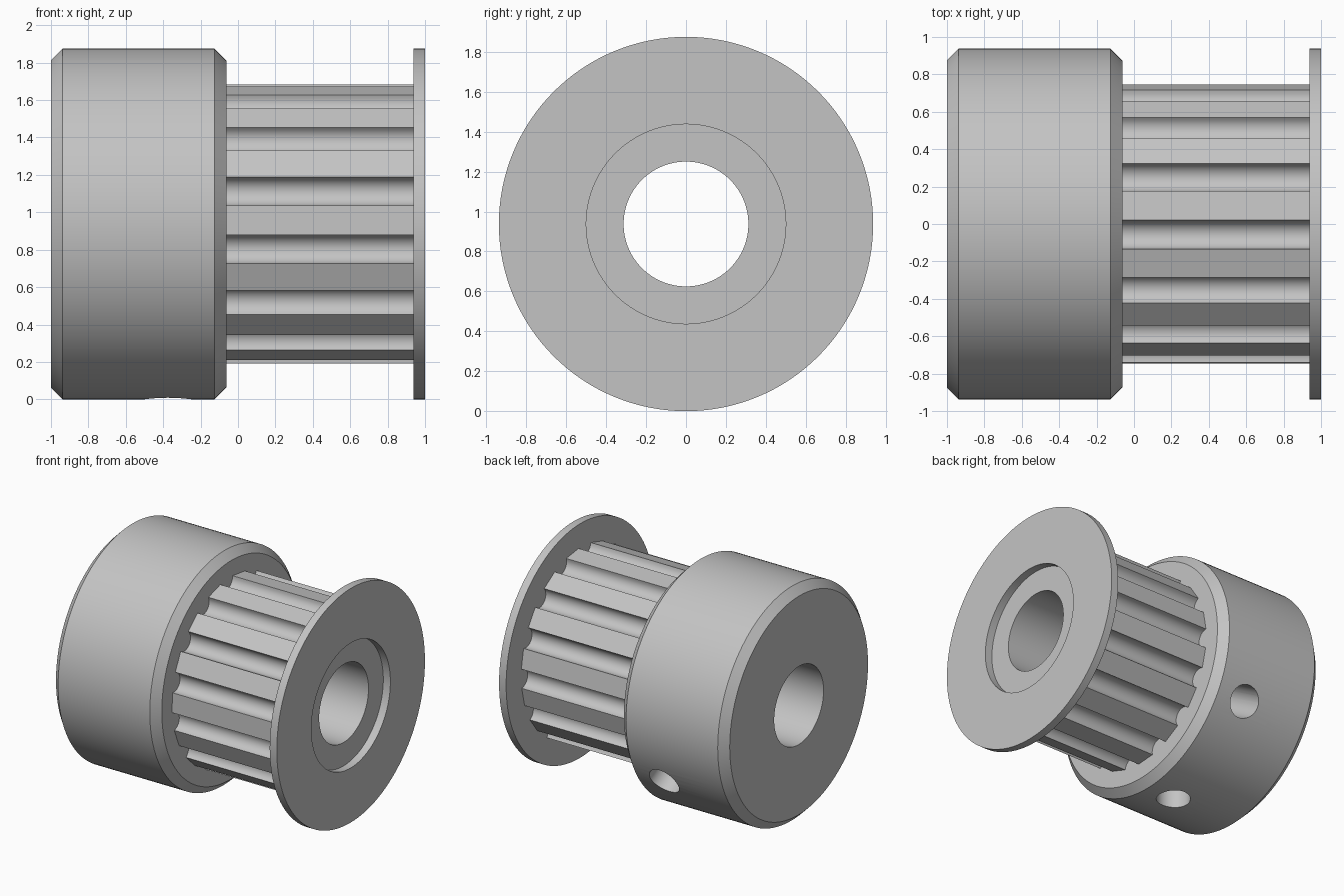
import bpy, bmesh
from math import sin, cos, pi, radians
from mathutils import Matrix, Vector

if "Cube" in bpy.data.objects:
    bpy.data.objects.remove(bpy.data.objects["Cube"], do_unlink=True)

RADIUS = 0.9375          # hub and flange radius, also the height of the axis
BORE = 0.3125
TEETH = 15
AXIS = Vector((0, 0, RADIUS))

metal = bpy.data.materials.new("grey_metal")
metal.use_nodes = True
GREY = (0.55, 0.55, 0.55, 1)
metal.diffuse_color = GREY
metal.node_tree.nodes["Principled BSDF"].inputs["Base Color"].default_value = GREY


def make_object(name, bm):
    bmesh.ops.recalc_face_normals(bm, faces=bm.faces[:])
    mesh = bpy.data.meshes.new(name)
    bm.to_mesh(mesh)
    bm.free()
    mesh.materials.append(metal)
    obj = bpy.data.objects.new(name, mesh)
    obj.location = AXIS
    bpy.context.collection.objects.link(obj)
    return obj


def lathe(name, profile, steps=128):
    """Turn a closed (x, radius) profile around the x axis."""
    bm = bmesh.new()
    rings = [[bm.verts.new((x, r * cos(2 * pi * i / steps), r * sin(2 * pi * i / steps)))
              for i in range(steps)] for x, r in profile]
    for a, b in zip(rings, rings[1:] + rings[:1]):
        for i in range(steps):
            j = (i + 1) % steps
            bm.faces.new((a[i], a[j], b[j], b[i]))
    return make_object(name, bm)


def cylinder(name, radius, start, end, turn, steps=48):
    """Cylinder along a direction through the axis, used as a cutter."""
    bm = bmesh.new()
    move = Matrix.Translation((0, 0, (start + end) / 2))
    bmesh.ops.create_cone(bm, cap_ends=True, segments=steps, radius1=radius,
                          radius2=radius, depth=end - start, matrix=turn @ move)
    return make_object(name, bm)


def cut(obj, cutter):
    cutter.hide_render = True
    mod = obj.modifiers.new("cut", "BOOLEAN")
    mod.operation = "DIFFERENCE"
    mod.solver = "EXACT"
    mod.object = cutter
    bpy.context.view_layer.objects.active = obj
    bpy.ops.object.modifier_apply(modifier=mod.name)
    bpy.data.objects.remove(cutter, do_unlink=True)


# Chamfered hub with a through bore
c = 0.0625
left, right = -1.0, -0.0625
hub = lathe("hub", [(left, BORE), (left, RADIUS - c), (left + c, RADIUS),
                    (right - c, RADIUS), (right, RADIUS - c), (right, BORE)])

# Two set screw holes: straight down, and down towards the back
for angle in (-90, -30):
    turn = Matrix.Translation((-0.375, 0, 0)) @ Matrix.Rotation(radians(angle - 90), 4, "X")
    cut(hub, cylinder("screw_cutter", 0.125, 0.15, 1.2, turn))

# Toothed core: flat lands between round grooves
TIP, HALF, PHASE, ARC = 0.747, radians(5.95), radians(13.6), 12
groove = TIP * sin(HALF)
bm = bmesh.new()
outline = []
for k in range(TEETH):
    a = PHASE + 2 * pi * k / TEETH
    for s in range(ARC + 1):
        t = pi * s / ARC
        out = TIP * cos(HALF) - groove * sin(t)
        side = -groove * cos(t)
        # angle is measured from the front towards the top
        outline.append(bm.verts.new((right, -out * cos(a) + side * sin(a),
                                     out * sin(a) + side * cos(a))))
face = bm.faces.new(outline)
extruded = bmesh.ops.extrude_face_region(bm, geom=[face], use_keep_orig=True)
bmesh.ops.translate(bm, vec=(1.0, 0, 0),
                    verts=[v for v in extruded["geom"] if isinstance(v, bmesh.types.BMVert)])
core = make_object("toothed_core", bm)
cut(core, cylinder("bore_cutter", BORE, -1.2, 1.2, Matrix.Rotation(pi / 2, 4, "Y"), 128))

# Thin end flange with a wider opening
flange = lathe("flange", [(0.9375, 0.5), (0.9375, RADIUS), (1.0, RADIUS), (1.0, 0.5)])

# Smooth round walls, keep machined edges sharp
bpy.ops.object.select_all(action="DESELECT")
for obj in (hub, core, flange):
    obj.select_set(True)
bpy.context.view_layer.objects.active = hub
bpy.ops.object.shade_smooth_by_angle(angle=radians(22))
